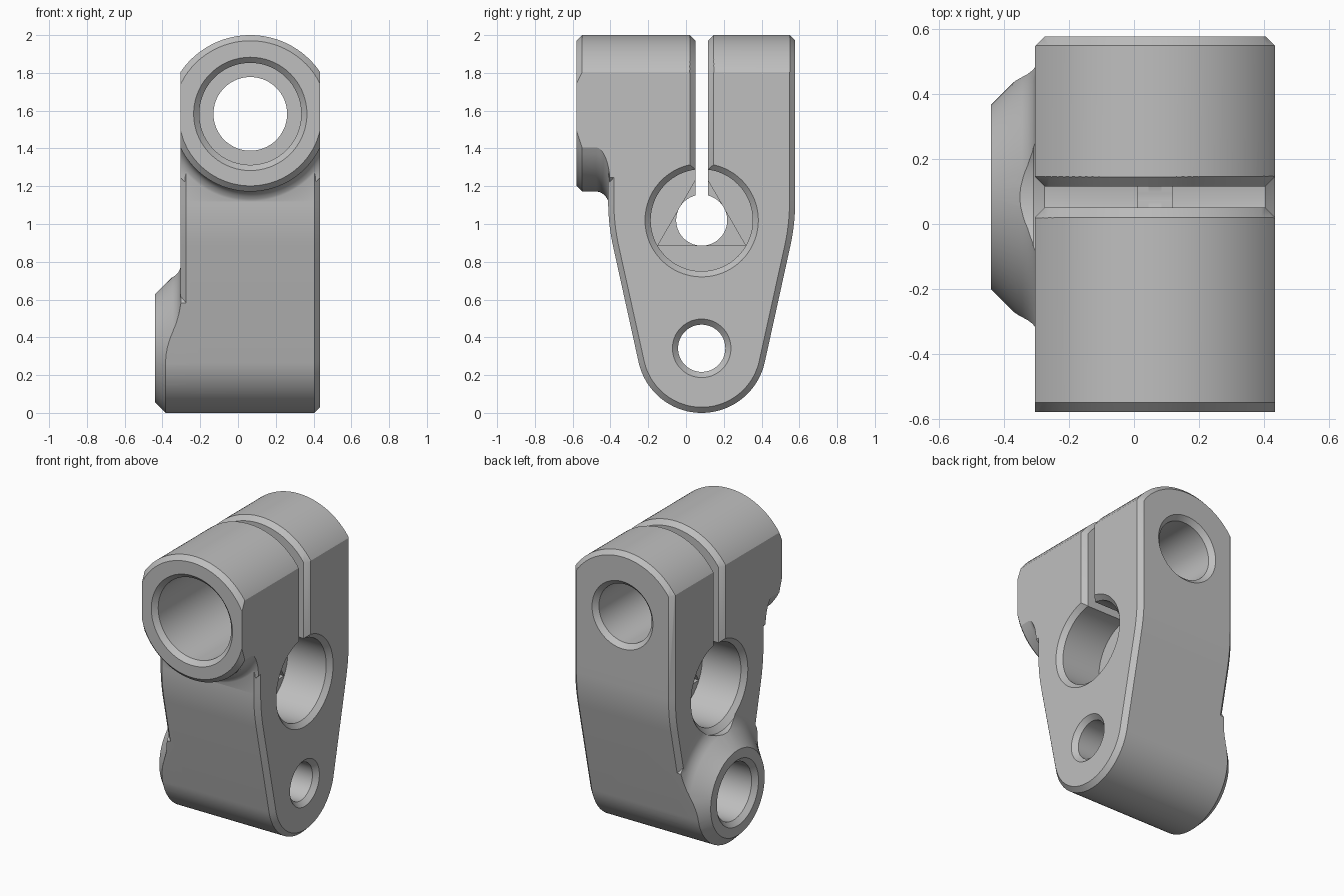
import bpy, bmesh, math
from mathutils import Vector

cube = bpy.data.objects.get("Cube")
if cube:
    bpy.data.objects.remove(cube, do_unlink=True)

MID_X, MID_Y = 0.065, 0.083      # symmetry planes of the block
HALF_X = 0.37                    # half thickness of the block
PIVOT_Z, MAIN_Z, TUBE_Z = 0.342, 1.02, 1.583
CHAMFER = 0.03


# ---- helpers ----
def loft(name, rings):
    """Solid skinned through rings with equal point counts."""
    bm = bmesh.new()
    loops = [[bm.verts.new(p) for p in ring] for ring in rings]
    n = len(loops[0])
    for a, b in zip(loops, loops[1:]):
        for i in range(n):
            j = (i + 1) % n
            bm.faces.new((a[i], a[j], b[j], b[i]))
    bm.faces.new(loops[0])
    bm.faces.new(loops[-1])
    bmesh.ops.recalc_face_normals(bm, faces=bm.faces[:])
    mesh = bpy.data.meshes.new(name)
    bm.to_mesh(mesh)
    bm.free()
    obj = bpy.data.objects.new(name, mesh)
    bpy.context.scene.collection.objects.link(obj)
    return obj


def lathe(name, axis, z, profile, sides=72):
    """Turned solid: profile is (position, radius) along the x or y axis."""
    rings = []
    for pos, r in profile:
        ring = []
        for i in range(sides):
            a = math.tau * i / sides
            u, v = r * math.sin(a), z + r * math.cos(a)
            ring.append((pos, MID_Y + u, v) if axis == "x" else (MID_X + u, pos, v))
        rings.append(ring)
    return loft(name, rings)


def boolean(obj, other, operation):
    mod = obj.modifiers.new("bool", "BOOLEAN")
    mod.object, mod.operation, mod.solver = other, operation, "EXACT"
    bpy.context.view_layer.update()
    graph = bpy.context.evaluated_depsgraph_get()
    mesh = bpy.data.meshes.new_from_object(obj.evaluated_get(graph))
    obj.modifiers.clear()
    obj.data = mesh
    bpy.data.objects.remove(other, do_unlink=True)


def side_profile(x, d):
    """Teardrop outline across y and z, inset by d."""
    r, w, rise = PIVOT_Z - d, 0.495 - d, 1.0 - PIVOT_Z
    start = math.atan2(rise, w) - math.acos(r / math.hypot(w, rise))
    corner = Vector((w, 1.0))
    tangent = Vector((r * math.cos(start), PIVOT_Z + r * math.sin(start)))
    low = corner + (tangent - corner).normalized() * 0.12
    high = corner + Vector((0, 0.12))
    half = [(w, 2.2)]
    for i in range(9):
        t = 1 - i / 8
        half.append(tuple(low * (1 - t) ** 2 + corner * 2 * t * (1 - t) + high * t * t))
    for i in range(25):
        a = start + (-math.pi / 2 - start) * i / 24
        half.append((r * math.cos(a), PIVOT_Z + r * math.sin(a)))
    full = half + [(-y, z) for y, z in reversed(half[:-1])]
    return [(x, MID_Y + y, z) for y, z in full]


def band(y, half, top, bottom, steps=40):
    """Ring at depth y between two height functions of x."""
    xs = [half * (2 * i / steps - 1) for i in range(steps + 1)]
    return ([(MID_X + x, y, top(x)) for x in xs]
            + [(MID_X + x, y, bottom(x)) for x in reversed(xs)])


def crown(d):
    return lambda x: 1.553 + math.sqrt((0.447 - d) ** 2 - x * x)


def belly(d):
    return lambda x: 1.582 - math.sqrt((0.41 - d) ** 2 - x * x)


def level(z):
    return lambda x: z


# ---- main block with chamfered side edges ----
x0, x1 = MID_X - HALF_X, MID_X + HALF_X
block = loft("clamp_block", [side_profile(x0, CHAMFER), side_profile(x0 + CHAMFER, 0),
                             side_profile(x1 - CHAMFER, 0), side_profile(x1, CHAMFER)])

# ---- front tube housing, flaring into the block with a fillet ----
stations = [(-0.58, CHAMFER), (-0.55, 0), (-0.475, 0)]
for i in range(1, 9):
    a = math.pi / 2 * i / 8
    stations.append((-0.475 + 0.07 * math.sin(a), -0.09 * (1 - math.cos(a))))
stations.append((-0.3, -0.09))
boolean(block, loft("front_housing", [band(y, HALF_X, level(2.3), belly(d))
                                      for y, d in stations]), "UNION")

# ---- rounded top with chamfered ends ----
ends = [(-0.6, 0.05), (-0.55, 0), (0.55, 0), (0.6, 0.05)]
boolean(block, loft("top_envelope", [band(y, 0.385, crown(d), level(-0.5))
                                     for y, d in ends]), "INTERSECT")

# ---- left pivot boss, trimmed to the block outline ----
boss = lathe("pivot_boss", "x", PIVOT_Z, [(-0.44, 0.285), (-0.345, 0.38), (-0.327, 0.402),
                                          (-0.313, 0.43), (-0.302, 0.47), (-0.2, 0.47)])
boolean(boss, loft("boss_trim", [side_profile(-0.6, 0), side_profile(-0.1, 0)]), "INTERSECT")
boolean(block, boss, "UNION")

# ---- bores ----
cutters = [
    lathe("tube_bore", "y", TUBE_Z, [(-0.6, 0.32), (-0.55, 0.27), (MID_Y, 0.27),
                                     (MID_Y, 0.195), (0.548, 0.195), (0.6, 0.247)]),
    lathe("pivot_bore", "x", PIVOT_Z, [(-0.46, 0.24), (-0.41, 0.19), (0.1, 0.19),
                                       (0.1, 0.125), (0.405, 0.125), (0.455, 0.175)]),
    lathe("main_bore_right", "x", MAIN_Z, [(0.12, 0.27), (0.405, 0.27), (0.455, 0.32)]),
    lathe("main_bore_left", "x", MAIN_Z, [(-0.6, 0.305), (-0.31, 0.305),
                                          (-0.275, 0.27), (0.01, 0.27)]),
    # triangular steps on both sides of the thin inner web
    lathe("web_step_right", "x", MAIN_Z, [(0.085, 0.268), (0.2, 0.268)], 3),
    lathe("web_step_left", "x", MAIN_Z, [(-0.1, 0.268), (0.045, 0.268)], 3),
    lathe("web_hole", "x", MAIN_Z, [(-0.1, 0.135), (0.2, 0.135)]),
]

# ---- clamp slot with chamfered mouth on the sides and top ----
gap = 0.0325
slot = []
for x, h in ((x0 - 0.02, gap + 0.05), (x0 + CHAMFER, gap),
             (x1 - CHAMFER, gap), (x1 + 0.02, gap + 0.05)):
    slot.append([(x, MID_Y - h, MAIN_Z), (x, MID_Y + h, MAIN_Z),
                 (x, MID_Y + h, 2.4), (x, MID_Y - h, 2.4)])
cutters.append(loft("slot", slot))
mouth = [(-gap - 0.05, -0.02), (-gap, CHAMFER), (gap, CHAMFER), (gap + 0.05, -0.02)]
cutters.append(loft("slot_mouth", [band(MID_Y + y, 0.385, level(2.3), crown(d))
                                   for y, d in mouth]))
for cutter in cutters:
    boolean(block, cutter, "DIFFERENCE")

# ---- colour and shading ----
grey = bpy.data.materials.new("plain_grey")
grey.use_nodes = True
colour = (0.52, 0.52, 0.52, 1)
grey.diffuse_color = colour
grey.node_tree.nodes["Principled BSDF"].inputs["Base Color"].default_value = colour
block.data.materials.clear()
block.data.materials.append(grey)
for face in block.data.polygons:
    face.material_index = 0

bpy.ops.object.select_all(action="DESELECT")
block.select_set(True)
bpy.context.view_layer.objects.active = block
bpy.ops.object.shade_smooth_by_angle(angle=math.radians(28))
